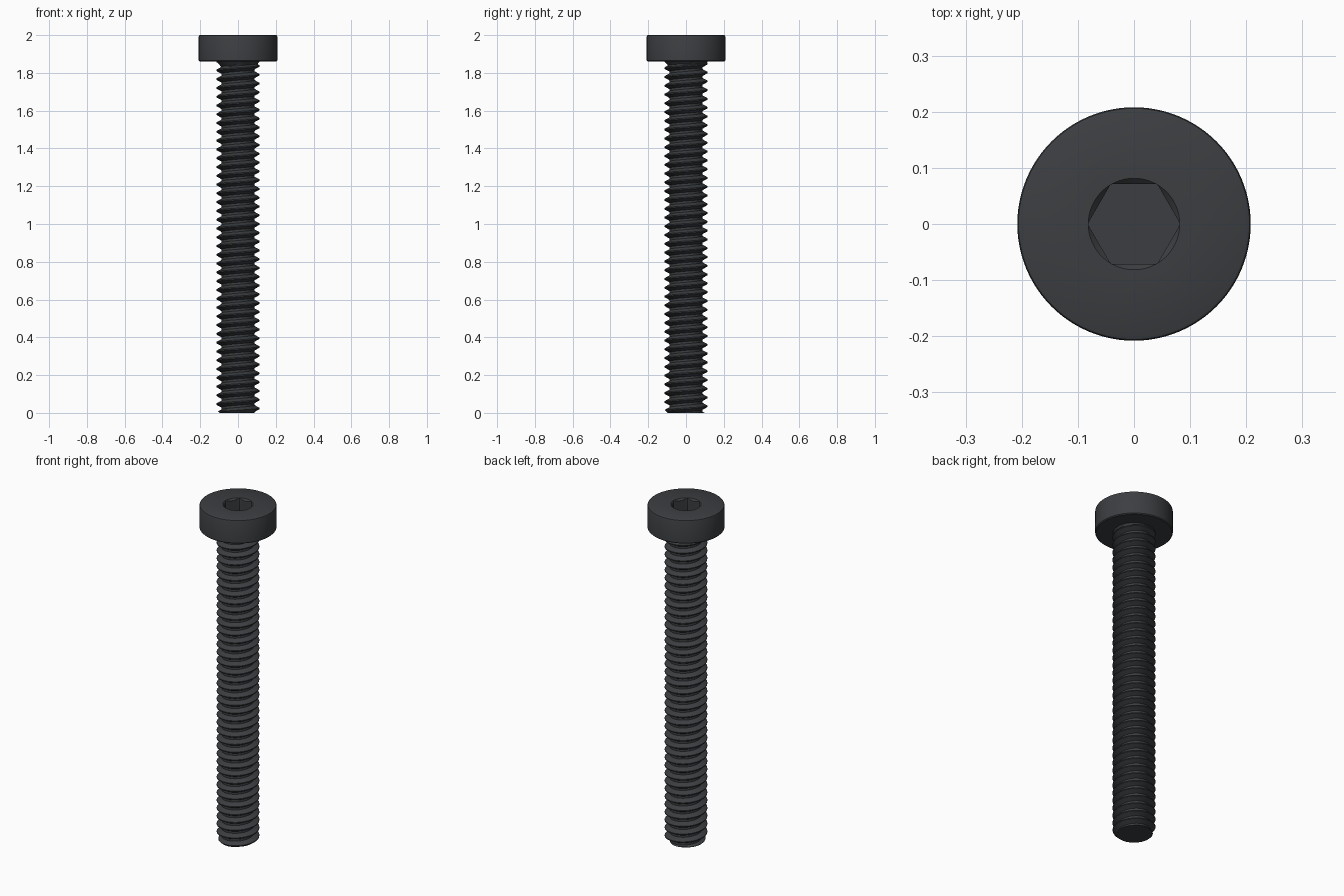
import bpy, bmesh
from math import sin, cos, pi, radians

if "Cube" in bpy.data.objects:
    bpy.data.objects.remove(bpy.data.objects["Cube"])

N = 96                 # sides around the axis
HEAD_Z, TOP = 1.86, 2.0
PITCH, CREST, ROOT = 0.0465, 0.115, 0.088

steel = bpy.data.materials.new("black_steel")
steel.diffuse_color = (0.045, 0.048, 0.053, 1)
steel.use_nodes = True
steel.node_tree.nodes["Principled BSDF"].inputs["Base Color"].default_value = steel.diffuse_color


def finish(bm, name):
    bmesh.ops.recalc_face_normals(bm, faces=bm.faces[:])
    me = bpy.data.meshes.new(name)
    bm.to_mesh(me)
    bm.free()
    ob = bpy.data.objects.new(name, me)
    bpy.context.collection.objects.link(ob)
    me.materials.append(steel)
    bpy.ops.object.select_all(action='DESELECT')
    ob.select_set(True)
    bpy.context.view_layer.objects.active = ob
    bpy.ops.object.shade_smooth_by_angle(angle=radians(28))
    return ob


# Head: lathed rings that continue down into a countersunk hex socket
def hex_radius(a):
    return 0.0715 / cos((a - pi / 2 + pi / 6) % (pi / 3) - pi / 6)


SINK = 0.0815
rings = [
    lambda a: (0.0, HEAD_Z),
    lambda a: (0.203, HEAD_Z),
    lambda a: (0.208, HEAD_Z + 0.005),
    lambda a: (0.208, TOP - 0.007),
    lambda a: (0.206, TOP - 0.002),
    lambda a: (0.202, TOP),
    lambda a: (SINK, TOP),
    lambda a: (hex_radius(a), TOP - max(0.0005, SINK - hex_radius(a))),
    lambda a: (hex_radius(a), TOP - 0.078),
    lambda a: (0.0, TOP - 0.078),
]
bm = bmesh.new()
grid = []
for ring in rings:
    row = []
    for i in range(N):
        a = 2 * pi * i / N
        r, z = ring(a)
        row.append(bm.verts.new((r * cos(a), r * sin(a), z)))
    grid.append(row)
for lo, hi in zip(grid, grid[1:]):
    for i in range(N):
        j = (i + 1) % N
        bm.faces.new((lo[i], lo[j], hi[j], hi[i]))
bmesh.ops.remove_doubles(bm, verts=bm.verts[:], dist=1e-5)
finish(bm, "socket_head")


# Shank: right-hand helical thread, tip chamfer and fillet under the head
def thread_radius(phase):
    d = abs((phase % 1) - 0.5) * 2            # 0 at crest, 1 at root
    t = min(1, max(0, (d - 0.125) / 0.625))
    return CREST + (ROOT - CREST) * t


def shank_radius(z, a):
    r = thread_radius(z / PITCH - a / (2 * pi))
    r = min(r, 0.098 + z)
    return max(r, 0.114 - 0.9 * (HEAD_Z - z))


M = 64
stops = (0.125, 0.229, 0.333, 0.4375, 0.5625, 0.667, 0.771, 0.875)
bm = bmesh.new()
rows = []
for k in range(-2, int(HEAD_Z / PITCH) + 2):
    for s in stops:
        row = []
        for i in range(M + 1):
            a = 2 * pi * i / M
            z = min(HEAD_Z, max(0, PITCH * (k + s + i / M)))
            r = shank_radius(z, a)
            row.append(bm.verts.new((r * cos(a), r * sin(a), z)))
        rows.append(row)
for lo, hi in zip(rows, rows[1:]):
    for i in range(M):
        quad = (lo[i], lo[i + 1], hi[i + 1], hi[i])
        if max(v.co.z for v in quad) - min(v.co.z for v in quad) > 1e-6:
            bm.faces.new(quad)
bmesh.ops.delete(bm, geom=[v for v in bm.verts if not v.link_faces], context='VERTS')
bmesh.ops.remove_doubles(bm, verts=bm.verts[:], dist=1e-5)

# Flat tip
rim = [v for v in bm.verts if v.co.z < 1e-6]
centre = bm.verts.new((0, 0, 0))
for e in [e for e in bm.edges if e.is_boundary and all(v.co.z < 1e-6 for v in e.verts)]:
    bm.faces.new((e.verts[0], e.verts[1], centre))
finish(bm, "threaded_shank")
